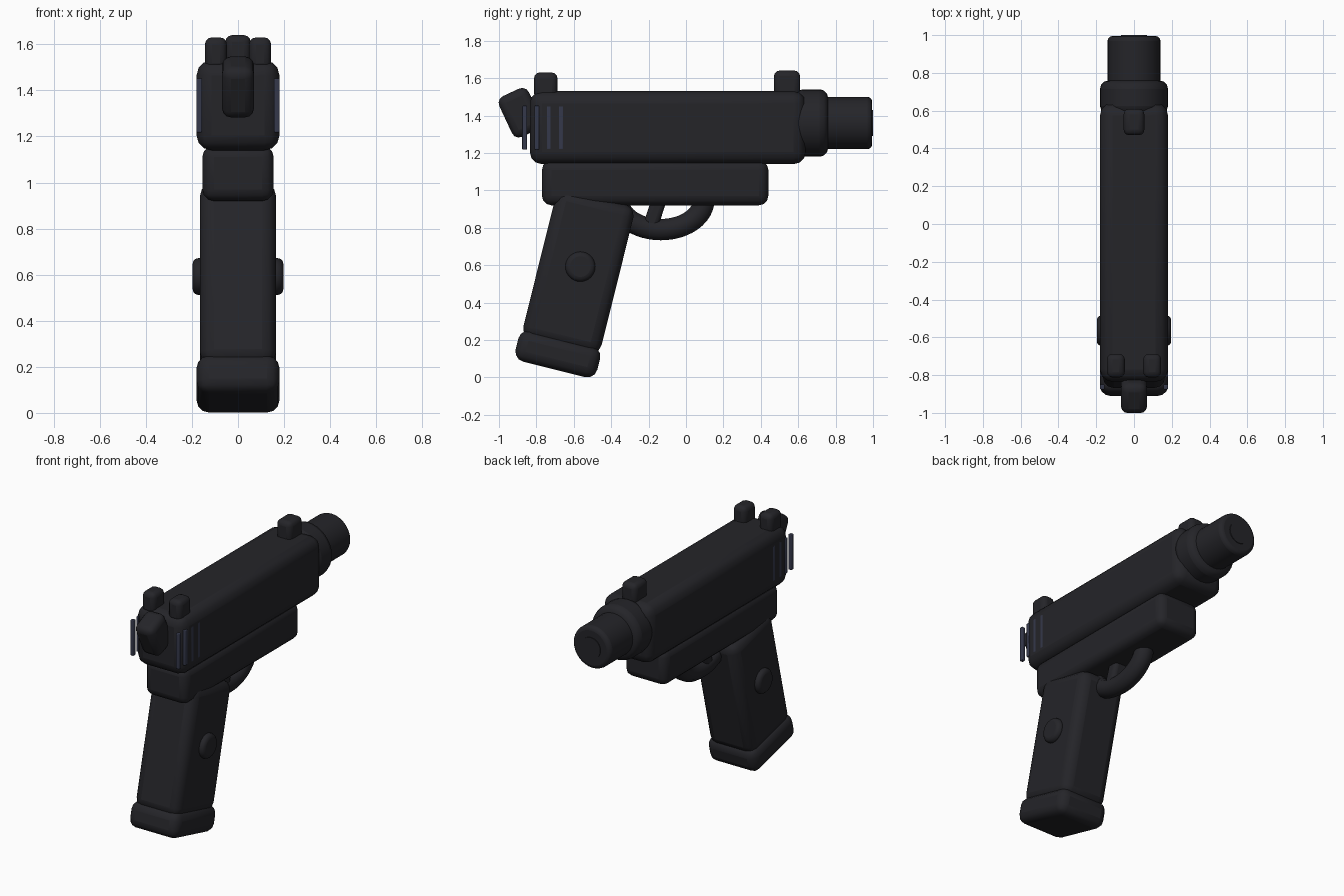
import bpy, bmesh
from math import radians, pi, cos, sin
from mathutils import Matrix, Vector

if "Cube" in bpy.data.objects:
    bpy.data.objects.remove(bpy.data.objects["Cube"])


def material(name, color):
    m = bpy.data.materials.new(name)
    m.diffuse_color = color
    m.use_nodes = True
    m.node_tree.nodes["Principled BSDF"].inputs["Base Color"].default_value = m.diffuse_color
    return m


BLACK = material("black", (0.018, 0.018, 0.022, 1))
BLUE = material("blue_grey", (0.035, 0.04, 0.07, 1))


def finish(obj, bevel, mat, segments=3):
    obj.data.materials.append(mat)
    if bevel:
        mod = obj.modifiers.new("bevel", "BEVEL")
        mod.width, mod.segments = bevel, segments
        mod.limit_method, mod.angle_limit = "ANGLE", radians(40)
    bpy.ops.object.select_all(action="DESELECT")
    obj.select_set(True)
    bpy.context.view_layer.objects.active = obj
    bpy.ops.object.shade_smooth_by_angle(angle=radians(35))
    return obj


def add(name, bm, loc, tilt):
    mesh = bpy.data.meshes.new(name)
    bm.to_mesh(mesh)
    bm.free()
    obj = bpy.data.objects.new(name, mesh)
    obj.location, obj.rotation_euler = loc, (radians(tilt), 0, 0)
    bpy.context.collection.objects.link(obj)
    return obj


def box(name, loc, size, bevel, tilt=0, mat=BLACK):
    bm = bmesh.new()
    bmesh.ops.create_cube(bm, size=1, matrix=Matrix.Diagonal((*size, 1)))
    return finish(add(name, bm, loc, tilt), bevel, mat)


def cylinder(name, start, end, radius, bevel, sides=32):
    a, b = Vector(start), Vector(end)
    turn = (b - a).to_track_quat("Z", "Y").to_matrix().to_4x4()
    bm = bmesh.new()
    bmesh.ops.create_cone(bm, cap_ends=True, segments=sides, radius1=radius,
                          radius2=radius, depth=(b - a).length, matrix=turn)
    return finish(add(name, bm, (a + b) / 2, 0), bevel, BLACK)


# Slide and frame
box("slide", (0, -0.0975, 1.335), (0.36, 1.475, 0.39), 0.065)
box("frame", (0, -0.165, 1.04), (0.31, 1.21, 0.24), 0.05)

# Barrel, collar and muzzle
cylinder("barrel_collar", (0, 0.58, 1.36), (0, 0.76, 1.36), 0.18, 0.045)
cylinder("barrel", (0, 0.5, 1.36), (0, 0.995, 1.36), 0.14, 0.025)
cylinder("muzzle_disc", (0, 0.9, 1.36), (0, 1.0, 1.36), 0.07, 0)

# Grip, base plate and grip buttons
box("grip", (0, -0.575, 0.565), (0.33, 0.43, 0.82), 0.06, -14)
box("magazine_base", (0, -0.685, 0.125), (0.36, 0.45, 0.17), 0.055, -14)
cylinder("grip_button", (-0.197, -0.565, 0.592), (0.197, -0.565, 0.592), 0.08, 0.025)

# Sights and hammer
box("front_sight", (0, 0.54, 1.57), (0.11, 0.14, 0.14), 0.03)
for side, x in (("left", -0.096), ("right", 0.096)):
    box("rear_sight_" + side, (x, -0.75, 1.56), (0.095, 0.125, 0.14), 0.03)
box("hammer", (0, -0.885, 1.415), (0.14, 0.175, 0.24), 0.04, 25)

# Rear serration plates
for side, x in (("left", -0.168), ("right", 0.168)):
    for i in range(4):
        box(f"serration_{side}_{i + 1}", (x, -0.863 + 0.065 * i, 1.335),
            (0.025, 0.026, 0.235), 0.005, mat=BLUE)

# Trigger guard: half ellipse swept with a round section
curve = bpy.data.curves.new("trigger_guard", "CURVE")
curve.dimensions = "3D"
curve.bevel_depth, curve.bevel_resolution, curve.use_fill_caps = 0.06, 3, True
spline = curve.splines.new("POLY")
STEPS = 24
spline.points.add(STEPS)
for i, p in enumerate(spline.points):
    a = pi + pi * i / STEPS
    p.co = (0, -0.134 + 0.23 * cos(a), 0.95 + 0.16 * sin(a), 1)
    p.radius = 1
guard = bpy.data.objects.new("trigger_guard", curve)
bpy.context.collection.objects.link(guard)
curve.materials.append(BLACK)
for s in curve.splines:
    s.use_smooth = True

# Trigger
box("trigger", (0, -0.16, 0.9), (0.1, 0.08, 0.22), 0.025, -18)
